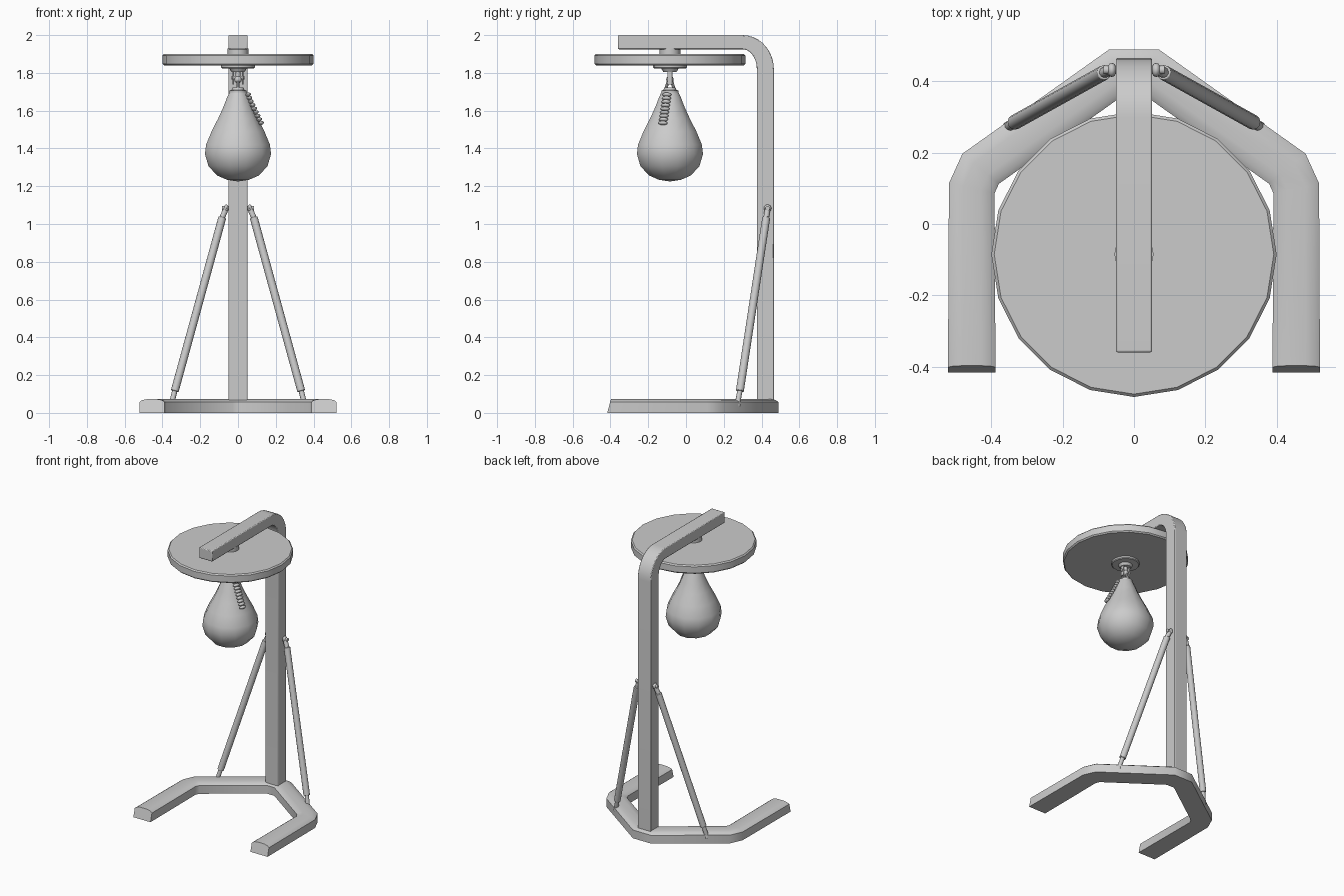
import bpy, bmesh, math
from mathutils import Vector, Matrix

if "Cube" in bpy.data.objects:
    bpy.data.objects.remove(bpy.data.objects["Cube"])

grey = bpy.data.materials.new("steel grey")
grey.diffuse_color = (0.6, 0.6, 0.6, 1)
grey.use_nodes = True
grey.node_tree.nodes["Principled BSDF"].inputs["Base Color"].default_value = grey.diffuse_color
CY = -0.085  # bag and disc axis


def finish(name, bm, bevel=0.0, segments=2):
    bmesh.ops.recalc_face_normals(bm, faces=bm.faces)
    mesh = bpy.data.meshes.new(name)
    bm.to_mesh(mesh)
    bm.free()
    mesh.materials.append(grey)
    ob = bpy.data.objects.new(name, mesh)
    bpy.context.collection.objects.link(ob)
    if bevel:
        mod = ob.modifiers.new("edge", 'BEVEL')
        mod.width, mod.segments = bevel, segments
        mod.limit_method, mod.angle_limit = 'ANGLE', math.radians(50)
    return ob


def lathe(name, profile, sides, centre=(0, CY), turn=0.0):
    """Spin (radius, z) points about a vertical axis."""
    bm = bmesh.new()
    rings = []
    for r, z in profile:
        if r == 0:
            rings.append([bm.verts.new((*centre, z))] * sides)
            continue
        rings.append([bm.verts.new((centre[0] + r * math.cos(turn + 2 * math.pi * i / sides),
                                    centre[1] + r * math.sin(turn + 2 * math.pi * i / sides), z))
                      for i in range(sides)])
    for a, b in zip(rings, rings[1:]):
        for i in range(sides):
            j = (i + 1) % sides
            quad = list(dict.fromkeys((a[i], a[j], b[j], b[i])))
            bm.faces.new(quad)
    for ring in (rings[0], rings[-1]):
        if ring[0] is not ring[1]:
            bm.faces.new(ring)
    return finish(name, bm)


def rod(name, a, b, radius, sides=12, bevel=0.0):
    a, b = Vector(a), Vector(b)
    d = b - a
    bm = bmesh.new()
    mat = Matrix.Translation((a + b) / 2) @ d.to_track_quat('Z', 'Y').to_matrix().to_4x4()
    bmesh.ops.create_cone(bm, cap_ends=True, segments=sides, radius1=radius,
                          radius2=radius, depth=d.length, matrix=mat)
    return finish(name, bm, bevel)


def box(name, centre, size, bevel=0.0):
    bm = bmesh.new()
    bmesh.ops.create_cube(bm, size=1, matrix=Matrix.Translation(centre) @ Matrix.Diagonal((*size, 1)))
    return finish(name, bm, bevel)


def ball(name, centre, size, turn=None):
    bm = bmesh.new()
    mat = Matrix.Translation(centre) @ (turn or Matrix()) @ Matrix.Diagonal((*size, 1))
    bmesh.ops.create_uvsphere(bm, u_segments=12, v_segments=8, radius=1, matrix=mat)
    return finish(name, bm)


# Base: one bent tube with two legs reaching forward
half = [(0.455, -0.41), (0.455, 0.10), (0.43, 0.155), (0.05, 0.425)]
path = [Vector(p) for p in half] + [Vector((-x, y)) for x, y in reversed(half)]
section = [(-0.064, 0), (0.064, 0), (0.064, 0.058), (0.05, 0.068), (0.025, 0.073),
           (-0.025, 0.073), (-0.05, 0.068), (-0.064, 0.058)]
bm = bmesh.new()
rings = []
for i, p in enumerate(path):
    d0 = (p - path[max(i - 1, 0)]).normalized()
    d1 = (path[min(i + 1, len(path) - 1)] - p).normalized()
    tip = i in (0, len(path) - 1)
    t = (d0 + d1).normalized()
    n = Vector((t.y, -t.x))
    k = 1.04 if tip else 1 / max(t.dot(d1), 0.3)
    rings.append([bm.verts.new((p.x + n.x * o * k,
                                p.y + n.y * o * k + (z * 0.27 - 0.007 if tip else 0), z))
                  for o, z in section])
for a, b in zip(rings, rings[1:]):
    for i in range(len(section)):
        j = (i + 1) % len(section)
        bm.faces.new((a[i], a[j], b[j], b[i]))
bm.faces.new(rings[0])
bm.faces.new(rings[-1])
finish("base_tube", bm)

# Post curving over into the top arm
arc = [math.radians(a) for a in range(0, 91, 10)]
outer = [(0.30 + 0.165 * math.cos(a), 1.82 + 0.18 * math.sin(a)) for a in arc]
inner = [(0.30 + 0.075 * math.cos(a), 1.82 + 0.105 * math.sin(a)) for a in arc]
side = [(0.465, 0.03)] + outer + [(-0.36, 2.0), (-0.36, 1.925)] + inner[::-1] + [(0.375, 0.03)]
n = len(side)
bm = bmesh.new()
left = [bm.verts.new((-0.051, y, z)) for y, z in side]
right = [bm.verts.new((0.051, y, z)) for y, z in side]
for i in range(n - 1):  # strip caps pair outer points with inner points
    bm.faces.new((left[i], left[i + 1], right[i + 1], right[i]))
bm.faces.new((left[-1], left[0], right[0], right[-1]))
for i in range(n // 2 - 1):
    for s in (left, right):
        bm.faces.new((s[i], s[i + 1], s[n - 2 - i], s[n - 1 - i]))
finish("post_and_arm", bm, 0.005)

# Rebound disc with its hub and flange
lathe("rebound_disc", [(0.392, 1.84), (0.4, 1.848), (0.4, 1.892), (0.392, 1.90)], 20)
lathe("disc_hub", [(0.055, 1.895), (0.055, 1.93)], 16)
lathe("disc_flange", [(0.035, 1.805), (0.045, 1.822), (0.085, 1.824), (0.09, 1.829), (0.09, 1.842)], 16)

# Swivel joining flange and bag
lathe("swivel_pin", [(0.013, 1.755), (0.013, 1.81)], 10)
ball("swivel_ball", (0, CY, 1.765), (0.02, 0.02, 0.02))
rod("swivel_bolt", (-0.035, CY, 1.775), (0.035, CY, 1.775), 0.009)
for s in (-1, 1):
    box("swivel_cheek", (s * 0.024, CY, 1.775), (0.008, 0.026, 0.075), 0.002)
    rod("swivel_fork", (0, CY + s * 0.004, 1.775), (0, CY + s * 0.026, 1.70), 0.008, 8)
lathe("bag_collar", [(0.03, 1.722), (0.034, 1.71), (0.046, 1.706), (0.046, 1.69)], 12)

# Pear shaped bag
lathe("bag", [(0, 1.225), (0.06, 1.234), (0.115, 1.257), (0.162, 1.307), (0.181, 1.37),
              (0.175, 1.42), (0.145, 1.49), (0.108, 1.56), (0.08, 1.62), (0.06, 1.67),
              (0.048, 1.695), (0, 1.70)], 12, turn=math.radians(15))

# Laces down one side of the bag
ang = math.radians(-17)
turn = Matrix.Rotation(ang, 4, 'Z') @ Matrix.Rotation(math.radians(-25), 4, 'Y')
for i in range(9):
    z = 1.685 - i * 0.0188
    r = 0.056 + 0.072 * (i / 8) ** 1.1
    ball("lace", (r * math.cos(ang), CY + r * math.sin(ang), z), (0.014, 0.026, 0.0105), turn)

# Diagonal braces from post to base
for s in (-1, 1):
    top, low = (s * 0.083, 0.425, 1.035), (s * 0.335, 0.285, 0.115)
    rod("brace_tube", top, low, 0.021, 12, 0.003)
    rod("brace_top_end", top, (s * 0.062, 0.432, 1.085), 0.015)
    ball("brace_top_eye", (s * 0.062, 0.432, 1.083), (0.013, 0.02, 0.02))
    rod("brace_top_bolt", (s * 0.045, 0.432, 1.083), (s * 0.085, 0.432, 1.083), 0.012)
    rod("brace_low_end", low, (s * 0.355, 0.27, 0.035), 0.014)
    ball("brace_low_eye", (s * 0.355, 0.27, 0.04), (0.014, 0.018, 0.02))

# Smooth shading with crisp edges
for ob in bpy.context.collection.objects:
    ob.select_set(True)
    bpy.context.view_layer.objects.active = ob
bpy.ops.object.shade_smooth_by_angle(angle=math.radians(40))
